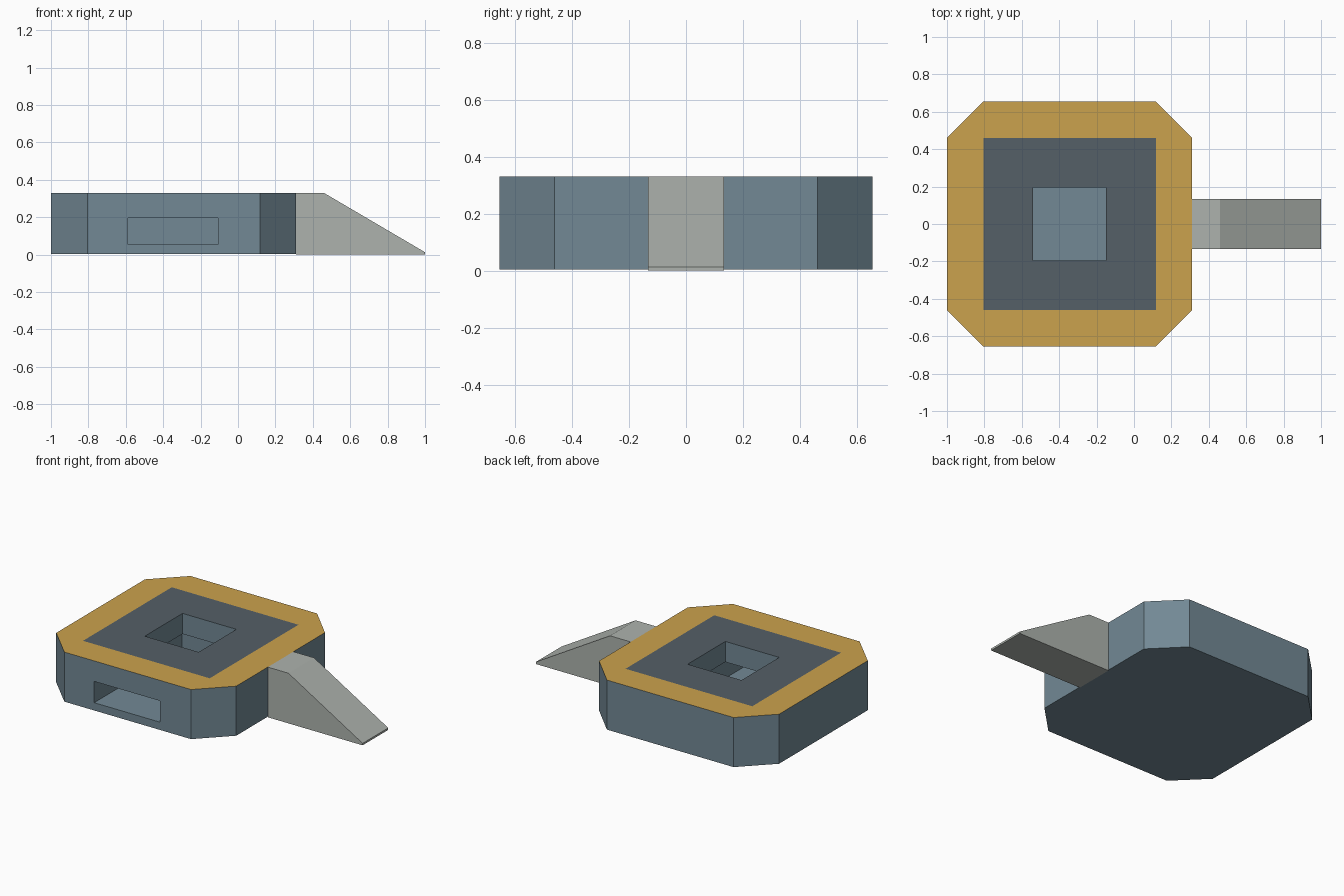
import bpy, bmesh

if "Cube" in bpy.data.objects:
    bpy.data.objects.remove(bpy.data.objects["Cube"])


def material(name, rgb):
    m = bpy.data.materials.new(name)
    m.diffuse_color = (*rgb, 1)
    m.use_nodes = True
    m.node_tree.nodes["Principled BSDF"].inputs["Base Color"].default_value = m.diffuse_color
    return m


steel = material("steel", (0.17, 0.25, 0.30))
gold = material("gold", (0.60, 0.36, 0.075))
slate = material("slate", (0.09, 0.115, 0.135))
pale = material("pale_grey", (0.42, 0.45, 0.42))


def finish(bm, name, mats=()):
    bmesh.ops.recalc_face_normals(bm, faces=bm.faces[:])
    mesh = bpy.data.meshes.new(name)
    bm.to_mesh(mesh)
    bm.free()
    ob = bpy.data.objects.new(name, mesh)
    bpy.context.collection.objects.link(ob)
    for m in mats:
        mesh.materials.append(m)
    return ob


def box(name, lo, hi):
    bm = bmesh.new()
    bmesh.ops.create_cube(bm, size=1)
    for v in bm.verts:
        v.co = [(a + b) / 2 + c * (b - a) for a, b, c in zip(lo, hi, v.co)]
    return finish(bm, name)


def raise_faces(bm, vec):
    r = bmesh.ops.extrude_face_region(bm, geom=bm.faces[:], use_keep_orig=True)
    moved = [g for g in r["geom"] if isinstance(g, bmesh.types.BMVert)]
    bmesh.ops.translate(bm, verts=moved, vec=vec)
    return [g for g in r["geom"] if isinstance(g, bmesh.types.BMFace)]


# Body: a 3 x 3 grid with its corners cut, raised into a slab
XS = (-1.0, -0.805, 0.117, 0.31)
YS = (-0.655, -0.461, 0.461, 0.655)
bm = bmesh.new()
pts = {(i, j): bm.verts.new((XS[i], YS[j], 0.004))
       for i in range(4) for j in range(4)
       if not (i in (0, 3) and j in (0, 3))}
for i in range(3):
    for j in range(3):
        cell = [(i, j), (i + 1, j), (i + 1, j + 1), (i, j + 1)]
        bm.faces.new([pts[c] for c in cell if c in pts])
# Gold rim around a dark square on the top
for f in raise_faces(bm, (0, 0, 0.326)):
    c = f.calc_center_median()
    centre = XS[1] < c.x < XS[2] and YS[1] < c.y < YS[2]
    f.material_index = 2 if centre else 1
body = finish(bm, "body", (steel, gold, slate))

# Front slot chamber and the top opening that meets it
chamber = box("chamber_cutter", (-0.588, -0.8, 0.055), (-0.108, 0.26, 0.195))
opening = box("opening_cutter", (-0.541, -0.196, 0.12), (-0.149, 0.196, 0.5))
bpy.context.view_layer.objects.active = body
for cutter in (chamber, opening):
    cutter.hide_render = True
    mod = body.modifiers.new(cutter.name, 'BOOLEAN')
    mod.operation = 'DIFFERENCE'
    mod.solver = 'EXACT'
    mod.object = cutter
    bpy.ops.object.modifier_apply(modifier=mod.name)
for cutter in (chamber, opening):
    bpy.data.objects.remove(cutter)

# Ramp: side profile pulled across its width
bm = bmesh.new()
profile = [(0.31, 0), (1, 0), (1, 0.013), (0.46, 0.33), (0.31, 0.33)]
bm.faces.new([bm.verts.new((x, -0.133, z)) for x, z in profile])
raise_faces(bm, (0, 0.266, 0))
finish(bm, "ramp", (pale,))
